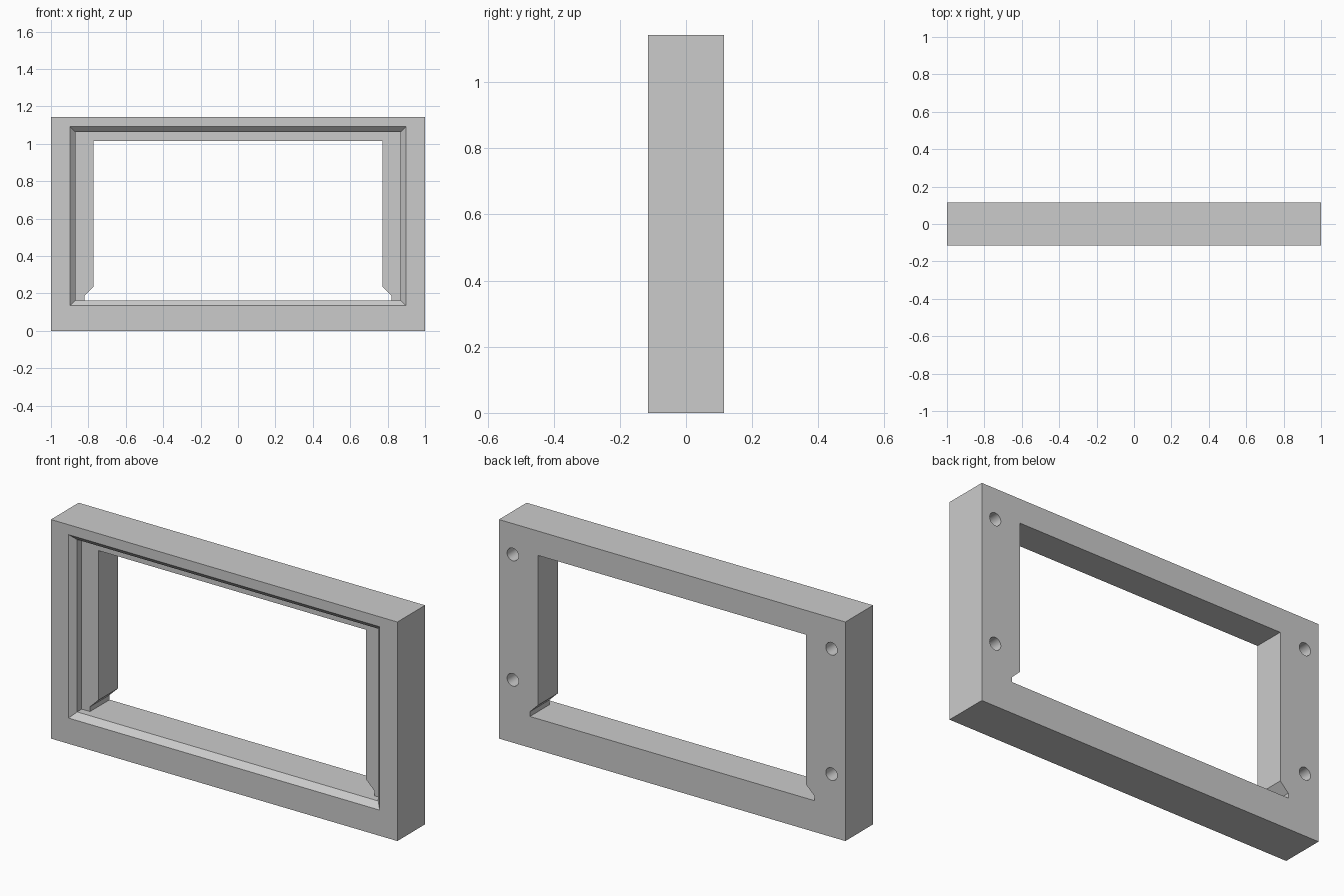
import bpy
import bmesh
import math

W, H, D = 1.0, 1.143, 0.1143      # half width, height, half depth
FLOOR = 0.163                     # sill height of the opening

if "Cube" in bpy.data.objects:
    bpy.data.objects.remove(bpy.data.objects["Cube"], do_unlink=True)

grey = bpy.data.materials.new("plain grey")
grey.use_nodes = True
colour = (0.6, 0.6, 0.6, 1)
grey.diffuse_color = colour
grey.node_tree.nodes["Principled BSDF"].inputs["Base Color"].default_value = colour


def loft(name, sections):
    """Closed solid through (y, outline) sections, outlines given as x, z points."""
    bm = bmesh.new()
    rings = [[bm.verts.new((x, y, z)) for x, z in pts] for y, pts in sections]
    for a, b in zip(rings, rings[1:]):
        for i in range(len(a)):
            j = (i + 1) % len(a)
            bm.faces.new((a[i], a[j], b[j], b[i]))
    bm.faces.new(rings[0])
    bm.faces.new(rings[-1])
    bmesh.ops.recalc_face_normals(bm, faces=bm.faces)
    mesh = bpy.data.meshes.new(name)
    bm.to_mesh(mesh)
    bm.free()
    mesh.materials.append(grey)
    obj = bpy.data.objects.new(name, mesh)
    bpy.context.collection.objects.link(obj)
    return obj


def rect(half, low, high):
    return [(-half, low), (half, low), (half, high), (-half, high)]


def circle(cx, cz, r, n=32):
    return [(cx + r * math.cos(math.tau * i / n), cz + r * math.sin(math.tau * i / n))
            for i in range(n)]


# Outer block
frame = loft("window_frame", [(-D, rect(W, 0, H)), (D, rect(W, 0, H))])

# Through opening with flared lower corners
right = [(0.821, FLOOR), (0.821, 0.188), (0.773, 0.235), (0.773, 1.016)]
opening = right + [(-x, z) for x, z in reversed(right)]
cutters = [loft("opening_cutter", [(-D - 0.1, opening), (D + 0.1, opening)])]

# Front rebate with a chamfered lip, carried past the front face
inner, top, c = 0.869, 1.062, 0.029
e = c + 0.02
seat = rect(inner, FLOOR, top)
cutters.append(loft("rebate_cutter", [
    (-D - 0.02, rect(inner + e, FLOOR - e, top + e)),
    (-D + c, seat),
    (-D + 0.067, seat)]))

# Blind screw holes in the back
for x in (-0.92, 0.92):
    for z in (0.328, 0.982):
        hole = circle(x, z, 0.033)
        cutters.append(loft("screw_hole_cutter", [(D - 0.12, hole), (D + 0.05, hole)]))

# Cut everything out of the block
bpy.context.view_layer.objects.active = frame
frame.select_set(True)
for cutter in cutters:
    cutter.hide_render = True
    mod = frame.modifiers.new("cut", "BOOLEAN")
    mod.operation = "DIFFERENCE"
    mod.solver = "EXACT"
    mod.object = cutter
    bpy.ops.object.modifier_apply(modifier=mod.name)
    bpy.data.objects.remove(cutter, do_unlink=True)

bpy.ops.object.shade_smooth_by_angle(angle=math.radians(30))
